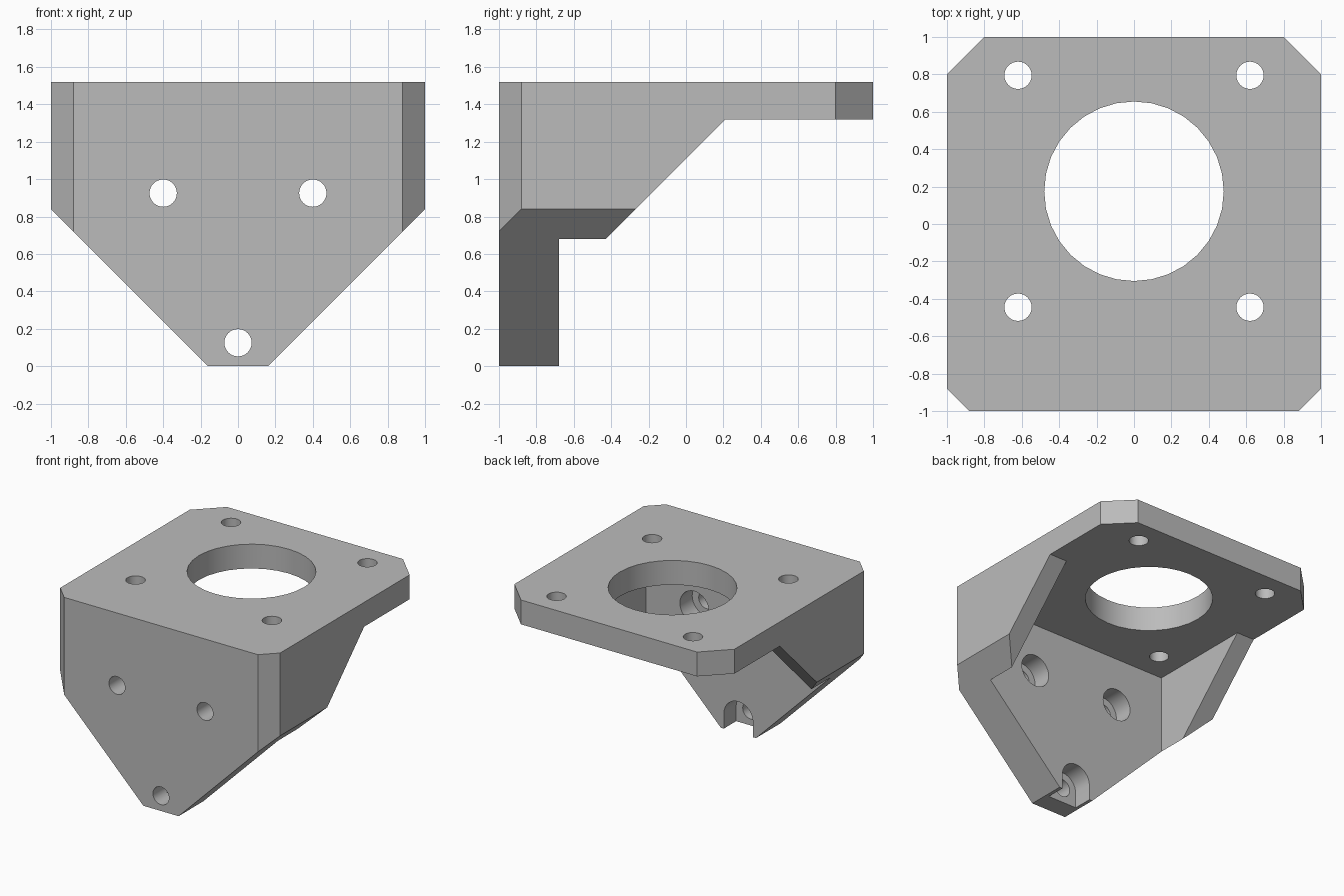
import bpy
import bmesh
from math import sin, cos, pi
from mathutils import Vector

if "Cube" in bpy.data.objects:
    bpy.data.objects.remove(bpy.data.objects["Cube"], do_unlink=True)

grey = bpy.data.materials.new("plain grey")
grey.use_nodes = True
grey.diffuse_color = (0.5, 0.5, 0.5, 1)
grey.node_tree.nodes["Principled BSDF"].inputs["Base Color"].default_value = (0.5, 0.5, 0.5, 1)


def prism(name, profile, axis, start, end):
    """Extrude a 2D profile along x, y or z."""
    place = {"x": lambda a, b, t: (t, a, b),
             "y": lambda a, b, t: (a, t, b),
             "z": lambda a, b, t: (a, b, t)}[axis]
    bm = bmesh.new()
    face = bm.faces.new([bm.verts.new(place(a, b, start)) for a, b in profile])
    extruded = bmesh.ops.extrude_face_region(bm, geom=[face], use_keep_orig=True)
    moved = [g for g in extruded["geom"] if isinstance(g, bmesh.types.BMVert)]
    bmesh.ops.translate(bm, verts=moved, vec=Vector(place(0, 0, end - start)))
    bmesh.ops.recalc_face_normals(bm, faces=bm.faces)
    mesh = bpy.data.meshes.new(name)
    bm.to_mesh(mesh)
    bm.free()
    obj = bpy.data.objects.new(name, mesh)
    mesh.materials.append(grey)
    bpy.context.collection.objects.link(obj)
    return obj


def circle(a, b, r, n=32):
    return [(a + r * cos(2 * pi * i / n), b + r * sin(2 * pi * i / n)) for i in range(n)]


def mirrored(half):
    """Close a right-hand outline with its mirror image."""
    return half + [(-a, b) for a, b in reversed(half)]


def combine(target, cutter, operation="DIFFERENCE"):
    mod = target.modifiers.new("cut", "BOOLEAN")
    mod.operation = operation
    mod.solver = "EXACT"
    mod.object = cutter
    bpy.context.view_layer.objects.active = target
    bpy.ops.object.modifier_apply(modifier=mod.name)
    bpy.data.objects.remove(cutter, do_unlink=True)


# Body: side, front and top outlines intersected
side = [(-1.1, -0.1), (-0.5, -0.1), (-0.5, 0.61), (0.21, 1.32),
        (1.1, 1.32), (1.1, 1.6), (-1.1, 1.6)]
front = mirrored([(0.16, 0), (1, 0.84), (1, 1.52)])
top = mirrored([(0.88, -1), (1, -0.88), (1, 0.8), (0.8, 1)])
bracket = prism("motor_bracket", front, "y", -1.2, 1.2)
combine(bracket, prism("top_outline", top, "z", -0.2, 1.8), "INTERSECT")
combine(bracket, prism("side_outline", side, "x", -1.2, 1.2), "INTERSECT")

# Pocket between the side walls
pocket = mirrored([(0.84, -0.3), (0.84, 1.32)])
combine(bracket, prism("pocket", pocket, "y", -0.68, 1.3))

# Motor opening and its four screw holes
combine(bracket, prism("opening", circle(0, 0.175, 0.48), "z", 1.1, 1.7))
for x in (-0.62, 0.62):
    for y in (-0.445, 0.795):
        combine(bracket, prism("screw_hole", circle(x, y, 0.073), "z", 1.1, 1.7))

# Mounting holes with recesses on the inside; the lowest recess opens downward
for x, z in ((-0.4, 0.925), (0.4, 0.925), (0, 0.125)):
    recess = circle(x, z, 0.132)
    if x == 0:
        recess = recess[:17] + [(-0.132, -0.1), (0.132, -0.1)]
    combine(bracket, prism("recess", recess, "y", -0.84, -0.6))
    combine(bracket, prism("mounting_hole", circle(x, z, 0.073), "y", -1.1, -0.7))

bpy.ops.object.select_all(action="DESELECT")
bracket.select_set(True)
bpy.context.view_layer.objects.active = bracket
bpy.ops.object.shade_smooth_by_angle(angle=pi / 9)
